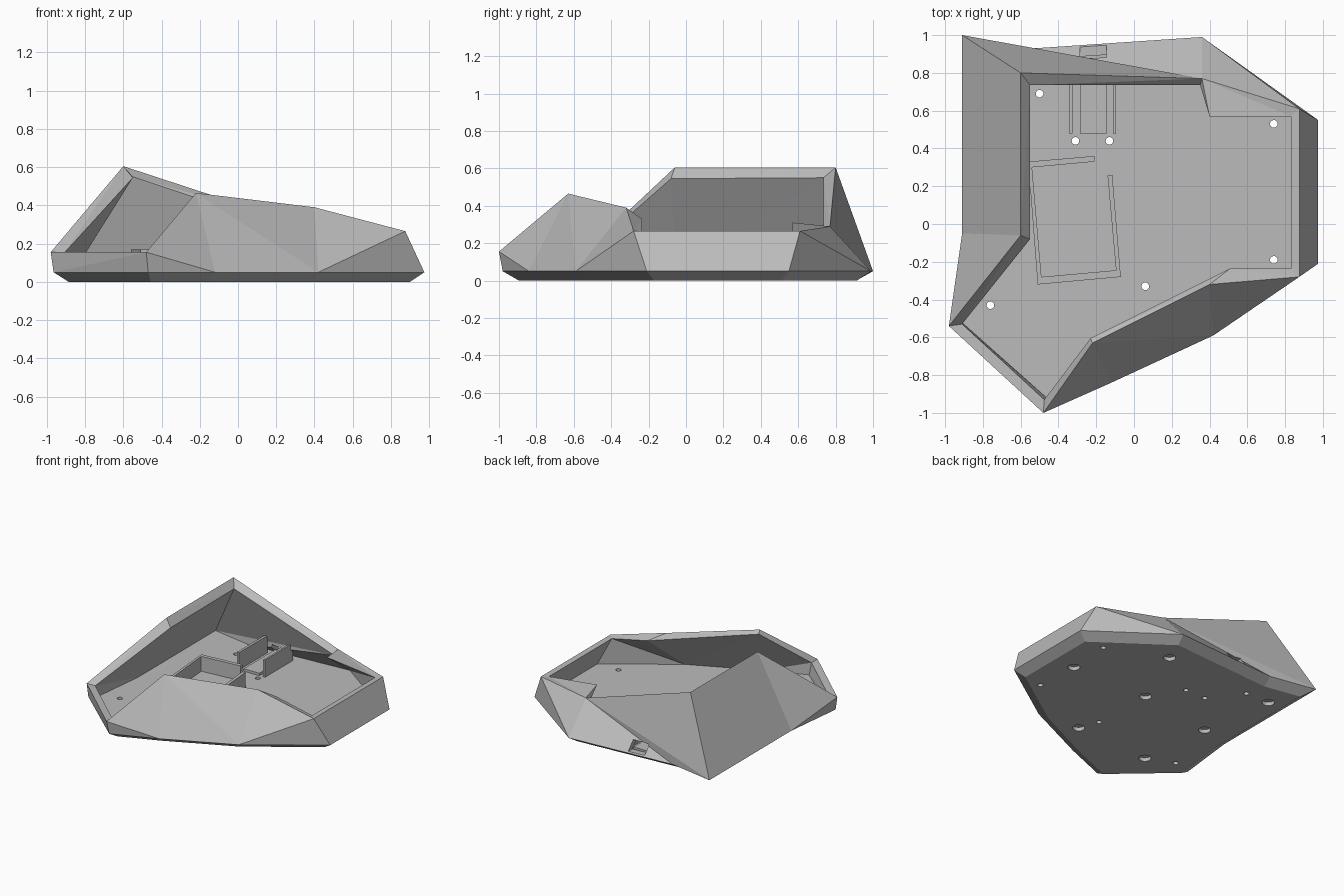
import bpy, bmesh, math
from mathutils import Vector

if "Cube" in bpy.data.objects:
    bpy.data.objects.remove(bpy.data.objects["Cube"])

grey = bpy.data.materials.new("plain grey")
grey.diffuse_color = (0.5, 0.5, 0.5, 1)
grey.use_nodes = True
grey.node_tree.nodes["Principled BSDF"].inputs["Base Color"].default_value = grey.diffuse_color

FLOOR = 0.05
# Widest outline of the tray, clockwise from the back left corner
MID = dict(A=(-.91, 1), Q=(-.53, .93), B=(.36, .99), C=(.975, .55), D=(.975, -.21),
           E=(.42, -.59), P=(-.12, -.84), F=(-.47, -.98), G=(-.965, -.54), H=(-.91, -.05))
# Top edge, outer and inner side of the lip
RIM = dict(a=(-.6, .8, .605), b=(.36, .77, .29), c=(.875, .61, .265), d=(.875, -.28, .265),
           e=(.4, -.32, .39), f=(-.22, -.63, .465), g=(-.48, -1, .155), h=(-.98, -.54, .155),
           i=(-.6, -.06, .605))
LIP = dict(a=(-.55, .735, .55), b=(.35, .735, .25), s=(.4, .57, .31), c=(.83, .57, .262),
           d=(.83, -.235, .262), e=(.51, -.235, .33), f=(-.23, -.605, .44), g=(-.475, -.93, .15),
           h=(-.91, -.53, .15), i=(-.55, -.08, .545))
# Wall facets shared by the outer and the inner side
WALL = "aAb AQb QBb BCc CDdc DEd Eed EPfe Pgf PFg FGhg GHh Hih HAai".split()


def inset(points, dist):
    """Move every edge of a clockwise outline inwards."""
    out = []
    n = len(points)
    for k in range(n):
        p0, p, p1 = (Vector(points[(k + j) % n]) for j in (-1, 0, 1))
        u, v = (p - p0).normalized(), (p1 - p).normalized()
        n0, n1 = Vector((u.y, -u.x)), Vector((v.y, -v.x))
        out.append(p + (n0 + n1) * dist / (1 + n0.dot(n1)))
    return out


def finish(name, bm):
    bmesh.ops.recalc_face_normals(bm, faces=bm.faces)
    me = bpy.data.meshes.new(name)
    bm.to_mesh(me)
    bm.free()
    me.materials.append(grey)
    ob = bpy.data.objects.new(name, me)
    bpy.context.collection.objects.link(ob)
    return ob


def prism(bm, outline, z0, z1):
    lo = [bm.verts.new((x, y, z0)) for x, y in outline]
    hi = [bm.verts.new((x, y, z1)) for x, y in outline]
    bm.faces.new(lo)
    bm.faces.new(hi)
    for k in range(len(lo)):
        j = (k + 1) % len(lo)
        bm.faces.new((lo[k], lo[j], hi[j], hi[k]))


def rect(x0, x1, y0, y1):
    return [(x0, y0), (x1, y0), (x1, y1), (x0, y1)]


def disc(x, y, r, n=24):
    return [(x + r * math.cos(2 * math.pi * k / n), y + r * math.sin(2 * math.pi * k / n))
            for k in range(n)]


# Tray: chamfered base, faceted walls, sloped lip and floor
bm = bmesh.new()
keys = list(MID)
mid = list(MID.values())


def ring(points, z):
    return {k: bm.verts.new((p[0], p[1], z)) for k, p in zip(keys, points)}


base, outer, floor = ring(inset(mid, .075), 0), ring(mid, .05), ring(inset(mid, .05), FLOOR)
rim = {k: bm.verts.new(p) for k, p in RIM.items()}
lip = {k: bm.verts.new(p) for k, p in LIP.items()}


def facets(patterns, *rings):
    verts = {}
    for r in rings:
        verts.update(r)
    for f in patterns:
        bm.faces.new([verts[k] for k in f])


facets(WALL + ["bBc"], outer, rim)
facets(WALL + ["bBs", "sBc"], floor, lip)
bm.faces.new(base.values())
bm.faces.new(floor.values())
for k, j in zip(keys, keys[1:] + keys[:1]):
    bm.faces.new((base[k], base[j], outer[j], outer[k]))
names = list(RIM)
for k, j in zip(names, names[1:] + names[:1]):
    if k == "b":
        bm.faces.new((rim["b"], lip["b"], lip["s"]))
        bm.faces.new((rim["b"], lip["s"], lip["c"], rim["c"]))
    else:
        bm.faces.new((rim[k], rim[j], lip[j], lip[k]))
bmesh.ops.triangulate(bm, faces=bm.faces)
tray = finish("tray", bm)

# Cutter: screw holes, foot recesses and the port at the back
bm = bmesh.new()
for x, y in [(-.5, .69), (.74, .53), (.74, -.19), (.06, -.33), (-.76, -.43), (-.31, .44), (-.13, .44)]:
    prism(bm, disc(x, y, .02), -.1, .12)
for x, y in [(.72, .17), (.27, .73), (.04, .18), (-.71, .69), (.12, -.49), (-.61, .08), (-.54, -.52)]:
    prism(bm, disc(x, y, .045), -.1, .03)
prism(bm, rect(-.285, -.145, .8, 1.1), .06, .13)
cutter = finish("hole_cutter", bm)
cutter.hide_render = True
cutter.hide_viewport = True
mod = tray.modifiers.new("holes", "BOOLEAN")
mod.operation = "DIFFERENCE"
mod.solver = "EXACT"
mod.object = cutter

# Board holder: two ribs and a low pad between them
for name, x0, x1, y1, top in [("left_rib", -.345, -.325, .84, .19), ("right_rib", -.11, -.095, .84, .19),
                              ("board_pad", -.285, -.145, .88, .07)]:
    bm = bmesh.new()
    prism(bm, rect(x0, x1, .48, y1), FLOOR - .01, top)
    finish(name, bm)

# Battery frame: slightly turned open rectangle
bm = bmesh.new()
prism(bm, [(-.56, .33), (-.51, -.32), (-.07, -.28), (-.115, .26), (-.14, .258),
           (-.095, -.245), (-.49, -.28), (-.54, .3), (-.21, .33), (-.21, .36)], FLOOR - .01, .17)
finish("battery_frame", bm)
